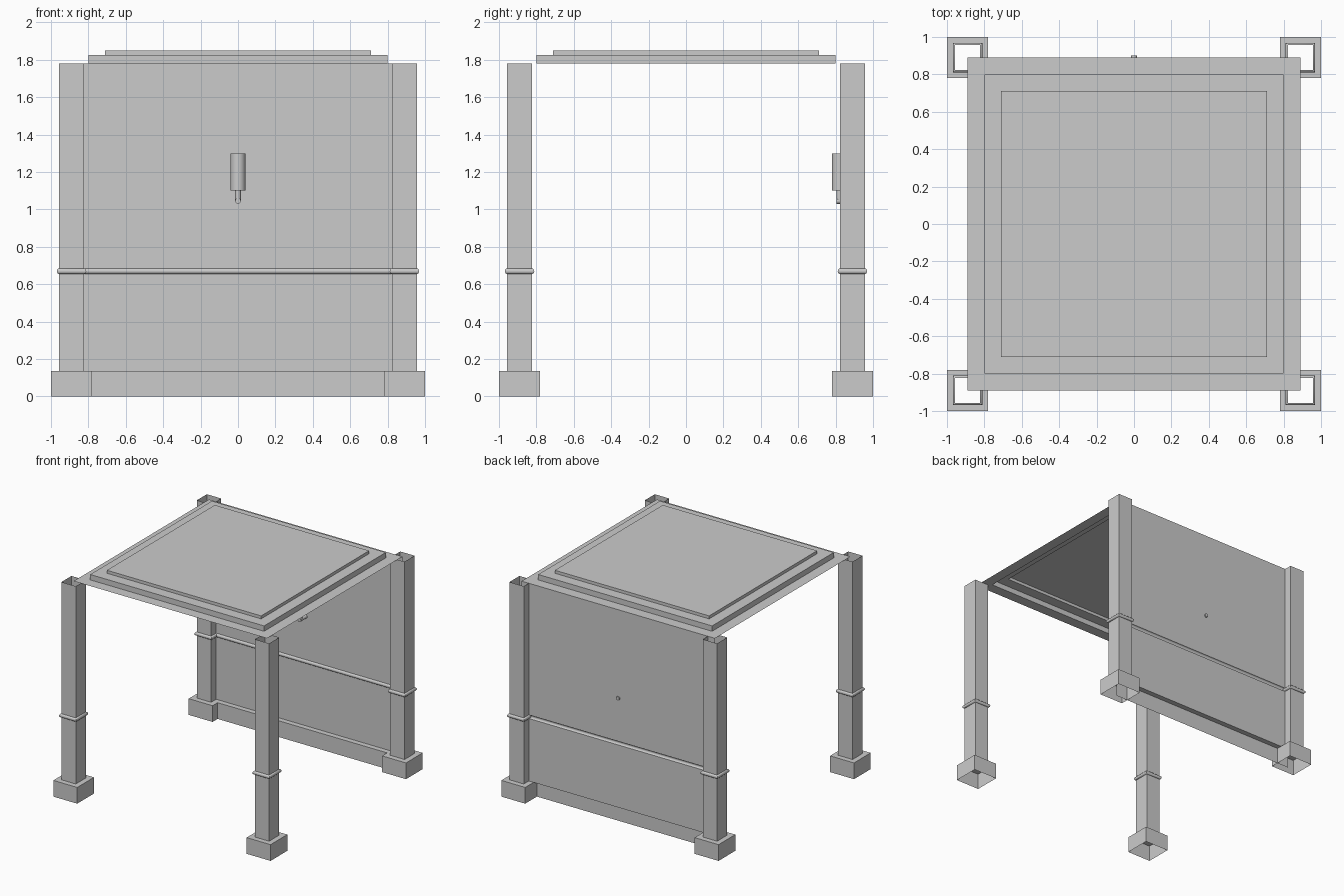
import bpy
import bmesh
import math
from mathutils import Matrix

if "Cube" in bpy.data.objects:
    bpy.data.objects.remove(bpy.data.objects["Cube"], do_unlink=True)

# One plain stone grey
GREY = (0.6, 0.6, 0.6, 1.0)
stone = bpy.data.materials.new("stone_grey")
stone.use_nodes = True
stone.diffuse_color = GREY
bsdf = next(n for n in stone.node_tree.nodes if n.type == 'BSDF_PRINCIPLED')
bsdf.inputs["Base Color"].default_value = GREY

CENTRE = 0.89     # distance of post axes, wall and roof edge from the middle
POST = 0.066      # half width of a post
TOP = 1.78        # top of posts and wall


def finish(name, bm):
    mesh = bpy.data.meshes.new(name)
    bm.to_mesh(mesh)
    bm.free()
    mesh.materials.append(stone)
    obj = bpy.data.objects.new(name, mesh)
    bpy.context.collection.objects.link(obj)
    bpy.ops.object.select_all(action='DESELECT')
    obj.select_set(True)
    bpy.context.view_layer.objects.active = obj
    bpy.ops.object.shade_smooth_by_angle(angle=math.radians(35))
    return obj


def square_loft(name, profile, x=0, y=0, cap=False):
    """Open sheet through square rings given as (half width, height)."""
    bm = bmesh.new()
    corners = ((-1, -1), (1, -1), (1, 1), (-1, 1))
    rings = [[bm.verts.new((x + sx * h, y + sy * h, z)) for sx, sy in corners]
             for h, z in profile]
    for low, high in zip(rings, rings[1:]):
        for i in range(4):
            j = (i + 1) % 4
            bm.faces.new((low[i], low[j], high[j], high[i]))
    if cap:
        bm.faces.new(rings[-1])
    return finish(name, bm)


def cylinder(name, radius, length, centre, tilt=0, sides=24):
    bm = bmesh.new()
    matrix = Matrix.Translation(centre) @ Matrix.Rotation(tilt, 4, 'X')
    bmesh.ops.create_cone(bm, cap_ends=True, segments=sides, radius1=radius,
                          radius2=radius, depth=length, matrix=matrix)
    return finish(name, bm)


# Shared outline of posts and wall: plinth, shaft, half round moulding, shaft
outline = [(0.044, 0), (0.044, 0.135), (0, 0.135)]
for step in range(7):
    a = math.pi * step / 6
    outline.append((0.013 * math.sin(a), 0.67 - 0.015 * math.cos(a)))
outline.append((0, TOP))

# Four hollow posts
for depth, sy in (("front", -1), ("back", 1)):
    for side, sx in (("right", -1), ("left", 1)):
        square_loft(f"{depth}_{side}_post", [(POST + d, z) for d, z in outline],
                    sx * CENTRE, sy * CENTRE)

# Back wall sheet, its trim standing out towards the front
bm = bmesh.new()
rows = [[bm.verts.new((x, CENTRE - d, z)) for x in (-CENTRE, CENTRE)]
        for d, z in outline]
for low, high in zip(rows, rows[1:]):
    bm.faces.new((low[0], low[1], high[1], high[0]))
finish("back_wall", bm)

# Stepped roof sheet, hollow underneath
square_loft("roof", [(CENTRE, TOP), (0.8, TOP), (0.8, 1.825),
                     (0.71, 1.825), (0.71, 1.85)], cap=True)

# Wall lamp on an elbow pipe that passes through the wall
cylinder("lamp_body", 0.04, 0.2, (0, 0.82, 1.2))
cylinder("lamp_stem", 0.015, 0.055, (0, 0.82, 1.0725), sides=16)
cylinder("lamp_bracket", 0.015, 0.095, (0, 0.8525, 1.045), math.pi / 2, sides=16)
